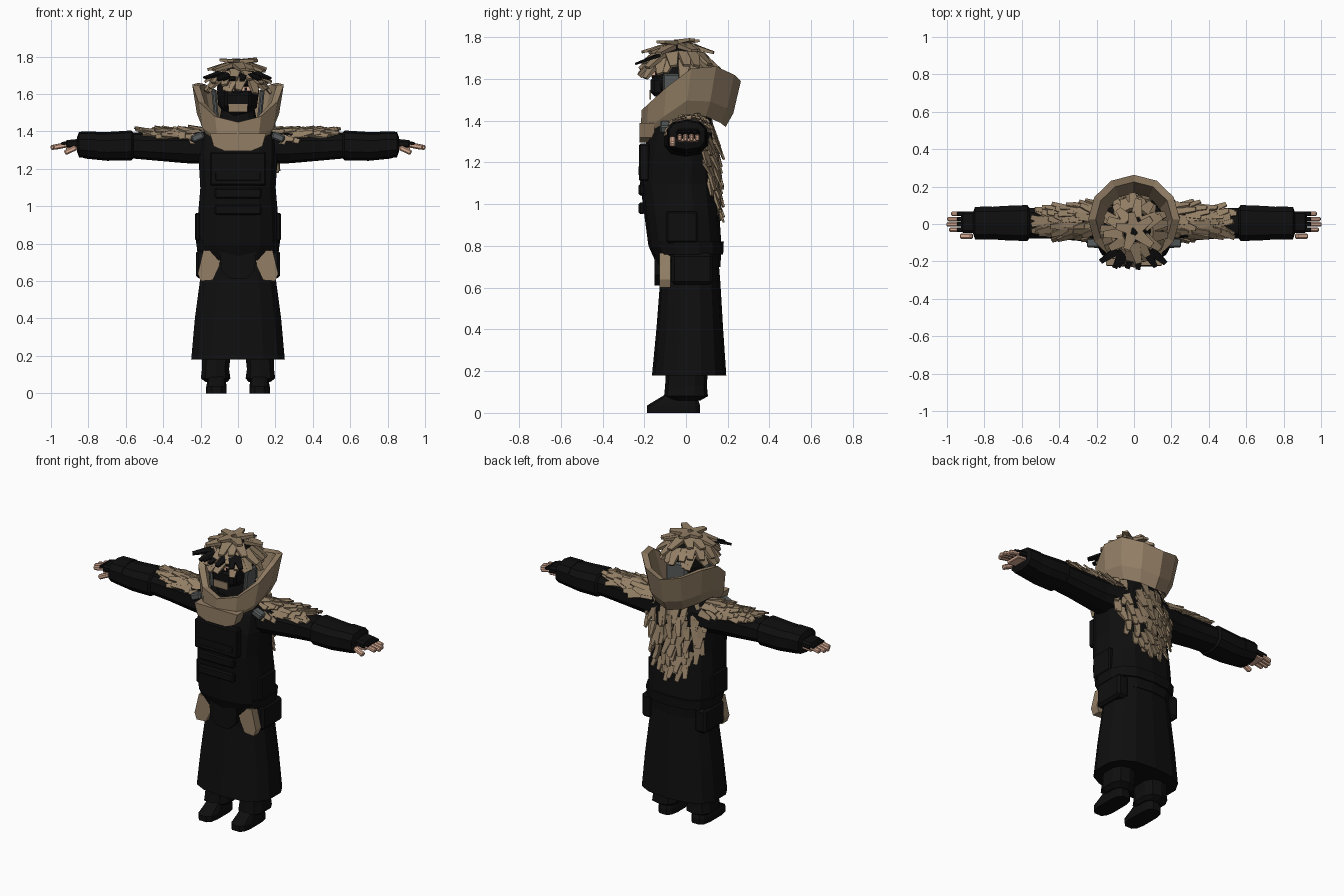
import bpy
import bmesh
import math
import random
from mathutils import Matrix, Vector

random.seed(7)
default_cube = bpy.data.objects.get("Cube")
if default_cube:
    bpy.data.objects.remove(default_cube, do_unlink=True)


def make_material(name, red, green, blue):
    material = bpy.data.materials.new(name)
    material.use_nodes = True
    colour = (red, green, blue, 1)
    material.diffuse_color = colour
    material.node_tree.nodes["Principled BSDF"].inputs["Base Color"].default_value = colour
    return material


black = make_material("black cloth", .0045, .0045, .0045)
tan = make_material("tan fabric", .29, .21, .13)
grey = make_material("grey lining", .1, .11, .11)
skin = make_material("skin", .72, .43, .31)


def finish(name, bm, *materials):
    bmesh.ops.recalc_face_normals(bm, faces=bm.faces)
    mesh = bpy.data.meshes.new(name)
    bm.to_mesh(mesh)
    bm.free()
    for material in materials:
        mesh.materials.append(material)
    part = bpy.data.objects.new(name, mesh)
    bpy.context.collection.objects.link(part)
    return part


def bridge(bm, rings, closed=False):
    count = len(rings[0])
    pairs = list(zip(rings, rings[1:] + rings[:1])) if closed else list(zip(rings, rings[1:]))
    for low, high in pairs:
        for i in range(count):
            j = (i + 1) % count
            bm.faces.new((low[i], low[j], high[j], high[i]))


def loft(name, sections, material, axis="z", sides=14, power=.75):
    """Rounded-box sections: (position, centre u, centre v, radius u, radius v)."""
    bm = bmesh.new()
    rings = []
    for pos, cu, cv, ru, rv in sections:
        ring = []
        for i in range(sides):
            angle = math.tau * (i + .5) / sides
            c, s = math.cos(angle), math.sin(angle)
            u = cu + ru * math.copysign(abs(c) ** power, c)
            v = cv + rv * math.copysign(abs(s) ** power, s)
            ring.append(bm.verts.new((u, v, pos) if axis == "z" else (pos, u, v)))
        rings.append(ring)
    bridge(bm, rings)
    bm.faces.new(rings[0])
    bm.faces.new(rings[-1])
    return finish(name, bm, material)


def box(name, centre, size, material, tilt=0, bevel=.008):
    bm = bmesh.new()
    matrix = Matrix.Translation(centre) @ Matrix.Rotation(tilt, 4, "Y") @ Matrix.Diagonal((*size, 1))
    bmesh.ops.create_cube(bm, size=1, matrix=matrix)
    if bevel:
        bmesh.ops.bevel(bm, geom=bm.edges[:], offset=bevel, segments=1, affect="EDGES")
    return finish(name, bm, material)


def prism(name, outline, front, back, material):
    bm = bmesh.new()
    face = bm.faces.new([bm.verts.new((x, front, z)) for x, z in outline])
    moved = bmesh.ops.extrude_face_region(bm, geom=[face])["geom"]
    bmesh.ops.translate(bm, vec=(0, back - front, 0), verts=[v for v in moved if isinstance(v, bmesh.types.BMVert)])
    return finish(name, bm, material)


def add_tuft(bm, root, direction, normal, length, width):
    """A flat tapered wedge lying along direction, with normal facing out."""
    along = Vector(direction).normalized()
    side = along.cross(Vector(normal)).normalized()
    out = side.cross(along)
    turn = Matrix((side, out, along)).transposed().to_4x4()
    turn = turn @ Matrix.Rotation(random.uniform(-.35, .35), 4, "Y")
    size = Matrix.Diagonal((width, width * .38, length, 1))
    square = Matrix.Rotation(math.pi / 4, 4, "Z")
    matrix = Matrix.Translation(root) @ turn @ size @ Matrix.Translation((0, 0, .5)) @ square
    bmesh.ops.create_cone(bm, cap_ends=True, segments=4, radius1=.75, radius2=.4, depth=1, matrix=matrix)


# Coat and skirt
loft("skirt", [(.18, 0, .015, .255, .178), (.4, 0, .018, .235, .16), (.62, 0, .02, .205, .145),
               (.8, 0, .01, .2, .14)], black)
loft("jacket", [(.7, 0, .015, .19, .15), (.8, 0, -.005, .222, .175), (.95, 0, -.02, .218, .18),
                (1.1, 0, -.035, .205, .185), (1.25, 0, -.03, .215, .175), (1.36, 0, -.02, .215, .15),
                (1.43, 0, 0, .16, .12)], black)
loft("belt", [(.76, 0, .01, .222, .168), (.82, 0, .003, .23, .178)], black)
prism("front_flap", [(-.1, .82), (.1, .82), (.09, .66), (.04, .61), (-.04, .61), (-.09, .66)], -.15, -.1, black)
box("chest_panel", (0, -.2, 1.2), (.3, .05, .18), black)
for row, height in enumerate((.98, 1.07, 1.16)):
    box(f"chest_strap_{row}", (0, -.212, height), (.25, .03, .055), black)

# Collar: a wide open ring, dipped at the front
top_heights = (1.45, 1.48, 1.56, 1.65, 1.66, 1.62, 1.59)
low_heights = (1.3, 1.31, 1.36, 1.43, 1.42, 1.39, 1.37)
bm = bmesh.new()
profile = ((0, .185, .19, 0), (.3, .22, .222, .005), (1, .245, .238, .025),
           (.97, .205, .2, .025), (.1, .16, .165, 0))
collar_rings = []
for blend, rx, ry, shift in profile:
    ring = []
    for i in range(12):
        angle, k = math.tau * i / 12, min(i, 12 - i)
        z = low_heights[k] + (top_heights[k] - low_heights[k]) * blend
        ring.append(bm.verts.new((rx * math.sin(angle), shift - ry * math.cos(angle), z)))
    collar_rings.append(ring)
bridge(bm, collar_rings, closed=True)
finish("collar", bm, tan)
prism("collar_bib", [(-.15, 1.39), (.15, 1.39), (.13, 1.32), (.07, 1.295), (-.07, 1.295), (-.13, 1.32)],
      -.222, -.15, tan)

# Head with mask and lining
bm = bmesh.new()
bmesh.ops.create_icosphere(bm, subdivisions=2, radius=1, matrix=Matrix.Translation((0, -.03, 1.61))
                           @ Matrix.Diagonal((.118, .135, .155, 1)))
finish("head", bm, black)
loft("neck", [(1.38, 0, 0, .12, .12), (1.52, 0, -.01, .09, .09)], black)
box("mask", (0, -.135, 1.565), (.15, .07, .1), black, bevel=.02)
box("mouth_patch", (0, -.172, 1.525), (.1, .008, .045), tan, bevel=0)
box("back_lining", (0, .085, 1.56), (.15, .04, .17), grey, bevel=.015)

# Hair: layered wedges running out from the crown
bm = bmesh.new()
for layer, (polar, amount, length) in enumerate(((.12, 5, .11), (.5, 10, .11), (.85, 14, .11), (1.12, 17, .1))):
    for i in range(amount):
        angle = math.tau * (i + random.uniform(.1, .6)) / amount
        tilt = polar + random.uniform(-.06, .06)
        normal = Vector((math.sin(tilt) * math.cos(angle), math.sin(tilt) * math.sin(angle), math.cos(tilt)))
        root = Vector((normal.x * .128, normal.y * .145 - .035, 1.62 + normal.z * .155))
        down = Vector((math.cos(angle) * math.cos(tilt), math.sin(angle) * math.cos(tilt), -math.sin(tilt)))
        add_tuft(bm, root, down + normal * .22, normal, length * random.uniform(.75, 1.05), .06)
finish("hair", bm, tan)
bm = bmesh.new()
for i in range(7):
    x = (i - 3) * .03
    add_tuft(bm, (x, -.14, 1.71), (x, -.12, -.045), (0, -.3, 1), .11, .045)
finish("dark_fringe", bm, black)

# Back fur: overlapping rows that narrow toward the waist
bm = bmesh.new()
for row in range(12):
    height = 1.42 - row * .037
    half = .215 if row < 6 else .215 - (row - 5) * .022
    amount = max(4, round(half * 38))
    for i in range(amount):
        x = half * (2 * (i + random.uniform(.2, .8)) / amount - 1)
        y = .145 - 1.7 * x * x - max(0, height - 1.3) * .3
        normal = (x * 3, 1, .1)
        lean = (x * .5, random.uniform(.15, .45), -1)
        add_tuft(bm, (x, y, height + random.uniform(-.015, .015)), lean, normal, random.uniform(.075, .115), .043)
finish("back_fur", bm, tan)

# Parts that repeat on both sides
for side, word in ((1, "left"), (-1, "right")):
    loft(f"{word}_sleeve", [(side * x, y, z, ry, rz) for x, y, z, ry, rz in (
        (.12, .0, 1.32, .12, .095), (.28, .0, 1.315, .095, .085), (.45, .005, 1.32, .085, .075),
        (.56, .005, 1.325, .085, .07), (.57, .005, 1.325, .1, .08), (.7, .005, 1.32, .095, .077),
        (.82, .005, 1.325, .085, .07))], black, "x", 10)
    loft(f"{word}_cuff", [(side * .76, .005, 1.325, .092, .075), (side * .85, .005, 1.33, .09, .068),
                          (side * .86, .005, 1.33, .06, .04)], black, "x", 10)

    # Hand
    box(f"{word}_glove", (side * .875, .01, 1.335), (.1, .115, .045), black, side * .1, .012)
    box(f"{word}_palm", (side * .88, .01, 1.312), (.08, .1, .02), skin, side * .1, .004)
    for n in range(4):
        reach = (.06, .075, .07, .05)[n]
        y = -.03 + n * .028
        box(f"{word}_finger_{n}", (side * (.918 + reach / 2), y, 1.322), (reach + .02, .023, .026),
            skin, side * .2, .006)
        box(f"{word}_knuckle_{n}", (side * .925, y, 1.336), (.04, .025, .02), black, side * .2, .004)
    box(f"{word}_thumb", (side * .895, -.065, 1.3), (.07, .03, .028), skin, side * .45, .007)

    # Shoulder fur
    bm = bmesh.new()
    for row in range(9):
        x = .17 + row * .036
        spread = 1.25 - row * .065
        for i in range(6):
            angle = spread * ((i + random.uniform(.2, .8)) / 3 - 1)
            normal = Vector((0, math.sin(angle), math.cos(angle)))
            root = Vector((side * x, .015 + normal.y * .095, 1.325 + normal.z * (.085 - row * .001)))
            add_tuft(bm, root, Vector((side, 0, -.1)) + normal * random.uniform(.15, .35), normal,
                     random.uniform(.07, .1), .043)
    finish(f"{word}_shoulder_fur", bm, tan)
    box(f"{word}_shoulder_lining", (side * .215, -.1, 1.37), (.07, .05, .04), grey, side * .4)

    # Face sides and eyes
    box(f"{word}_hood_lining", (side * .122, -.06, 1.54), (.025, .1, .17), grey, side * .1)
    box(f"{word}_eye", (side * .045, -.156, 1.628), (.055, .02, .022), skin, bevel=0)
    box(f"{word}_pupil", (side * .042, -.166, 1.627), (.014, .006, .018), black, bevel=0)
    box(f"{word}_brow", (side * .045, -.155, 1.66), (.075, .03, .03), black, side * .15)

    # Hip pouches with tan panels
    box(f"{word}_hip_pouch", (side * .185, .03, .69), (.08, .2, .15), black, bevel=.015)
    prism(f"{word}_hip_panel", [(side * x, z) for x, z in (
        (.09, .76), (.185, .765), (.215, .64), (.2, .6), (.135, .605), (.1, .68))], -.128, -.075, tan)
    box(f"{word}_side_pocket", (side * .215, -.02, .89), (.03, .15, .15), black)

    # Legs and boots
    loft(f"{word}_trouser", [(.06, side * .115, 0, .06, .07), (.08, side * .12, 0, .082, .105),
                             (.13, side * .12, 0, .075, .1), (.3, side * .11, .01, .085, .1)], black, sides=10)
    loft(f"{word}_boot", [(0, side * .115, -.06, .056, .13), (.035, side * .115, -.06, .056, .13),
                          (.065, side * .115, -.04, .05, .1), (.11, side * .115, 0, .048, .065)],
         black, sides=12, power=.6)
